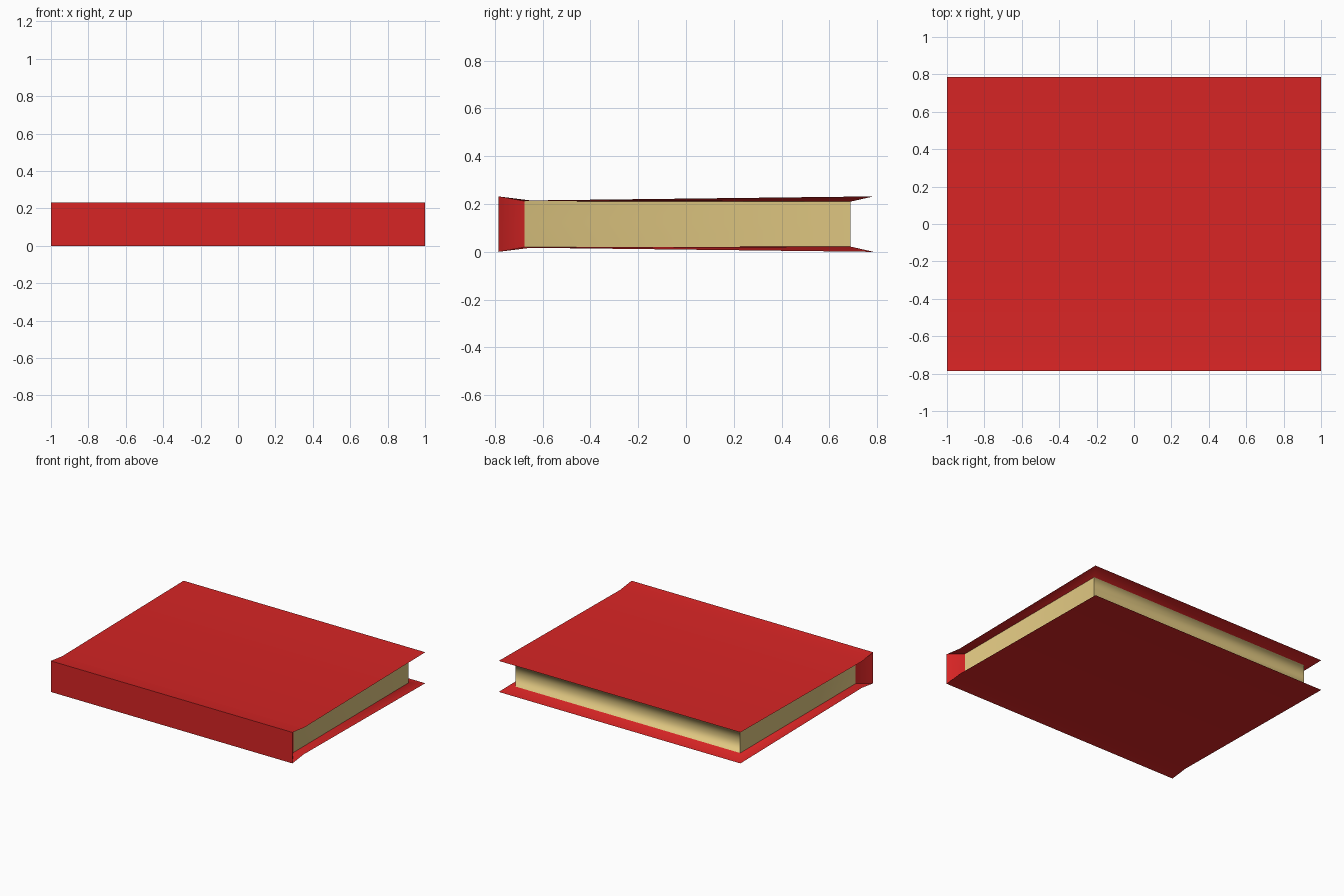
import bpy
import bmesh
import math

if "Cube" in bpy.data.objects:
    bpy.data.objects.remove(bpy.data.objects["Cube"])

H = 0.232            # thickness at the rim
XP = 0.93            # half length of the page block
YS, YE = -0.785, 0.785
YP0, YP1 = -0.675, 0.688


def material(name, rgb):
    m = bpy.data.materials.new(name)
    m.diffuse_color = (*rgb, 1.0)
    m.use_nodes = True
    m.node_tree.nodes["Principled BSDF"].inputs["Base Color"].default_value = m.diffuse_color
    return m


red = material("cover red", (0.68, 0.018, 0.018))
cream = material("page cream", (0.74, 0.57, 0.22))

bm = bmesh.new()


def pair(x, y, z):
    """Vertex on the right end and its mirror on the left end."""
    return bm.verts.new((x, y, z)), bm.verts.new((-x, y, z))


def strip(p, q, mat):
    """Face running the whole length between two mirrored pairs."""
    bm.faces.new((p[0], p[1], q[1], q[0])).material_index = mat


def ends(points, mat):
    """Same face on both ends of the book."""
    for s in (0, 1):
        bm.faces.new([p[s] for p in points]).material_index = mat


# rows: spine edge, page edge by the spine, page edge at the back (bottom, middle, top)
spine = [pair(1, YS, z) for z in (0, H / 2, H)]
near = [pair(XP, YP0, z) for z in (0.02, H / 2, H - 0.02)]
far = [pair(XP, YP1, z) for z in (0.022, H / 2, H - 0.022)]

# spine, its inside ends, and the page block
for i in (0, 1):
    strip(spine[i], spine[i + 1], 0)
    strip(far[i], far[i + 1], 1)
    ends((spine[i], near[i], near[i + 1], spine[i + 1]), 0)
    ends((near[i], far[i], far[i + 1], near[i + 1]), 1)

# cover boards: hinge dip, flared inner rim, back lip
for k, zhinge, zlip in ((0, 0.017, 0.0), (2, H - 0.017, H)):
    hinge = pair(1, -0.65, zhinge)
    lip = pair(1, YE, zlip)
    strip(spine[k], hinge, 0)
    strip(hinge, lip, 0)
    strip(lip, far[k], 0)
    ends((spine[k], hinge, near[k]), 0)
    ends((hinge, lip, far[k]), 0)
    ends((hinge, far[k], near[k]), 0)

bmesh.ops.recalc_face_normals(bm, faces=bm.faces[:])
mesh = bpy.data.meshes.new("book")
bm.to_mesh(mesh)
bm.free()
mesh.materials.append(red)
mesh.materials.append(cream)

book = bpy.data.objects.new("book", mesh)
bpy.context.collection.objects.link(book)
bpy.context.view_layer.objects.active = book
book.select_set(True)
bpy.ops.object.shade_smooth_by_angle(angle=math.radians(80))
